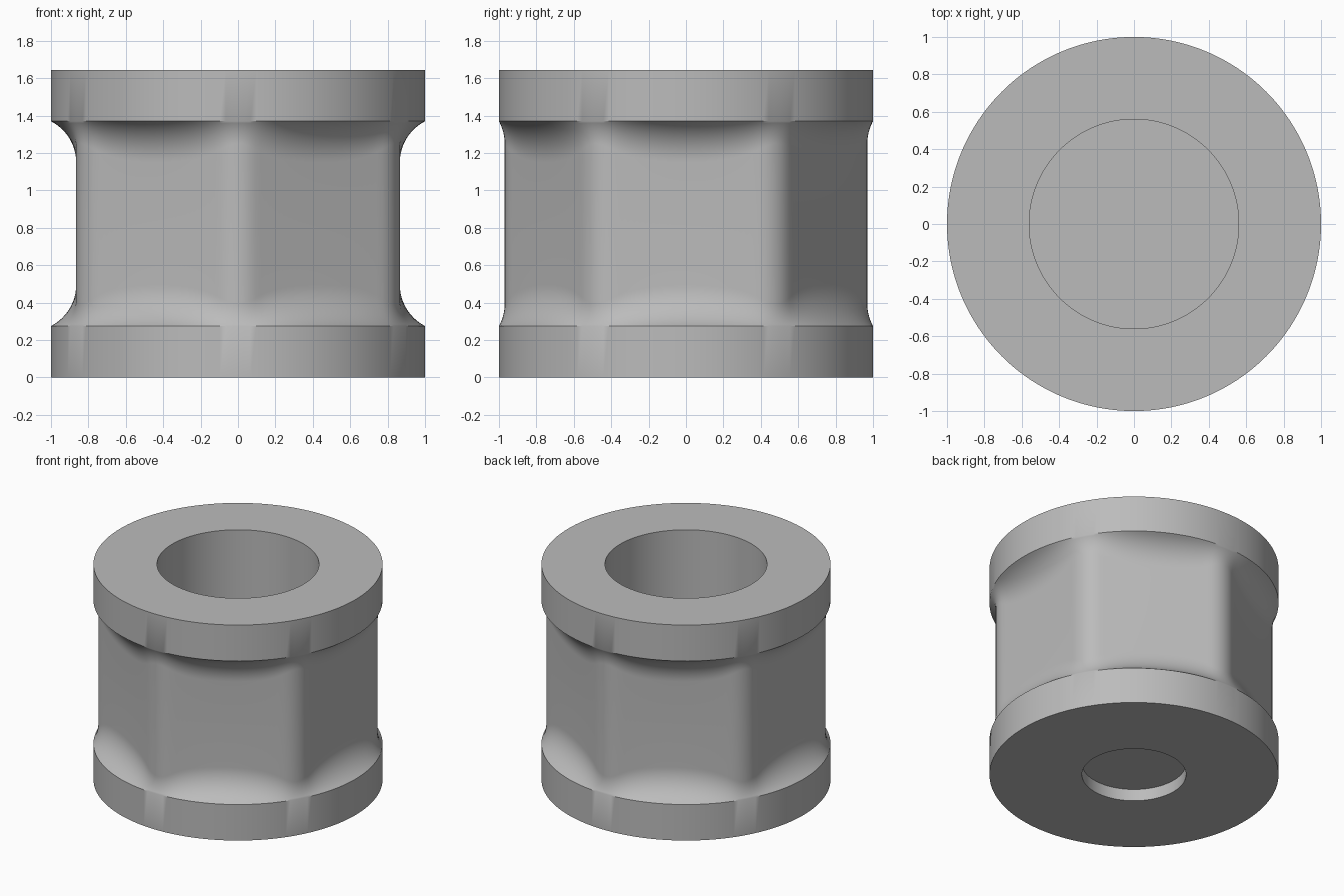
import bpy, bmesh, math

cube = bpy.data.objects.get("Cube")
if cube:
    bpy.data.objects.remove(cube, do_unlink=True)

HEIGHT, FLANGE, RADIUS = 1.645, 0.275, 1.0
APOTHEM, CORNER = 0.865, 0.19      # hexagonal waist with rounded corners
FILLET = 0.25
BORE, BORE_FLOOR = 0.56, 0.275     # blind hole from the top
RECESS, RECESS_DEPTH = 0.36, 0.09  # shallow hole underneath
COLUMNS, STEPS = 192, 12
SIXTH = math.pi / 6


def hex_radius(angle):
    """Radius of the rounded hexagon in a given direction."""
    phi = abs((angle + SIXTH) % (2 * SIXTH) - SIXTH)
    if APOTHEM * math.tan(phi) < (APOTHEM - CORNER) * math.tan(SIXTH):
        return APOTHEM / math.cos(phi)
    centre = (APOTHEM - CORNER) / math.cos(SIXTH)
    delta = SIXTH - phi
    return centre * math.cos(delta) + math.sqrt(CORNER ** 2 - (centre * math.sin(delta)) ** 2)


def profile(angle):
    """Section from the recess, round the outside, down into the bore."""
    body = hex_radius(angle)
    sweep = math.acos((FILLET - (RADIUS - body)) / FILLET)
    rise = FILLET * math.sin(sweep)
    lower = []
    for i in range(STEPS + 1):
        a = sweep * (1 - i / STEPS)
        lower.append((body + FILLET * (1 - math.cos(a)),
                      FLANGE + rise - FILLET * math.sin(a)))
    upper = [(r, HEIGHT - z) for r, z in reversed(lower)]
    return ([(RECESS, RECESS_DEPTH), (RECESS, 0), (RADIUS, 0)] + lower + upper
            + [(RADIUS, HEIGHT), (BORE, HEIGHT), (BORE, BORE_FLOOR)])


# Spool body: flanges, filleted hexagonal waist and both holes
bm = bmesh.new()
columns = []
for c in range(COLUMNS):
    angle = 2 * math.pi * c / COLUMNS
    columns.append([bm.verts.new((r * math.cos(angle), r * math.sin(angle), z))
                    for r, z in profile(angle)])
for c, col in enumerate(columns):
    nxt = columns[(c + 1) % COLUMNS]
    for k in range(len(col) - 1):
        bm.faces.new((col[k], nxt[k], nxt[k + 1], col[k + 1]))
bm.faces.new([col[0] for col in columns])    # recess ceiling
bm.faces.new([col[-1] for col in columns])   # bore floor
bmesh.ops.recalc_face_normals(bm, faces=bm.faces)

mesh = bpy.data.meshes.new("hex_spool")
bm.to_mesh(mesh)
bm.free()
spool = bpy.data.objects.new("hex_spool", mesh)
bpy.context.collection.objects.link(spool)

# Plain grey
grey = bpy.data.materials.new("plain_grey")
grey.use_nodes = True
colour = (0.5, 0.5, 0.5, 1)
grey.diffuse_color = colour
grey.node_tree.nodes["Principled BSDF"].inputs["Base Color"].default_value = colour
mesh.materials.append(grey)

bpy.ops.object.select_all(action='DESELECT')
spool.select_set(True)
bpy.context.view_layer.objects.active = spool
bpy.ops.object.shade_smooth_by_angle(angle=math.radians(30))
